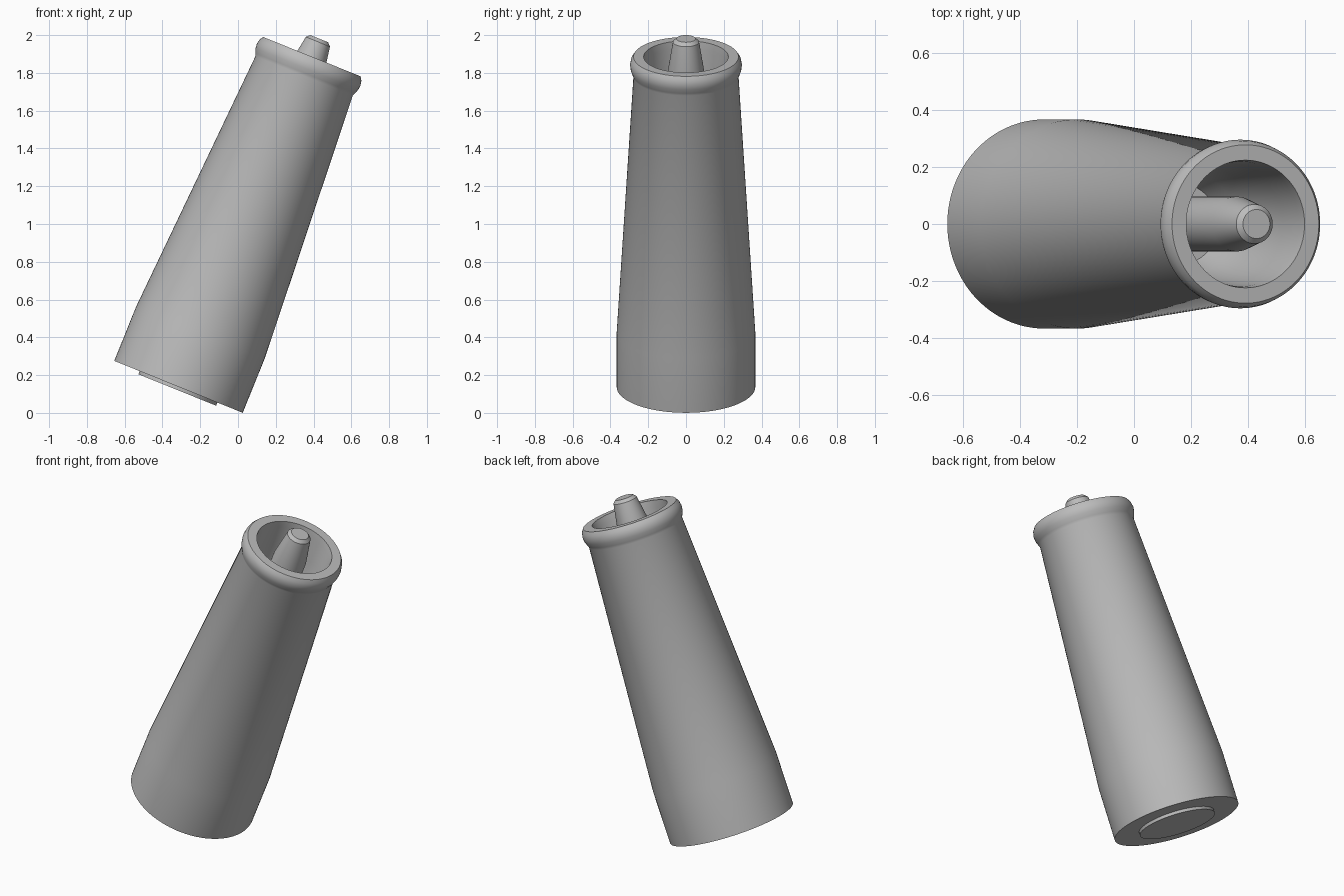
import bpy, bmesh
from math import sin, cos, pi, radians

cube = bpy.data.objects.get("Cube")
if cube:
    bpy.data.objects.remove(cube, do_unlink=True)

TILT = radians(22)
BASE = (-0.315, 0, 0.138)
SIDES = 96

grey = bpy.data.materials.new("plain grey")
grey.use_nodes = True
COLOUR = (0.5, 0.5, 0.5, 1)
grey.diffuse_color = COLOUR
grey.node_tree.nodes["Principled BSDF"].inputs["Base Color"].default_value = COLOUR


def lathe(name, profile):
    """Turn a (radius, height) profile about the tilted axis."""
    bm = bmesh.new()
    rings = []
    for r, h in profile:
        if r == 0:
            rings.append([bm.verts.new((0, 0, h))] * SIDES)
        else:
            rings.append([bm.verts.new((r * cos(2 * pi * i / SIDES), r * sin(2 * pi * i / SIDES), h))
                          for i in range(SIDES)])
    for low, high in zip(rings, rings[1:]):
        for i in range(SIDES):
            j = (i + 1) % SIDES
            corners = list(dict.fromkeys((low[i], low[j], high[j], high[i])))
            bm.faces.new(corners)
    mesh = bpy.data.meshes.new(name)
    bm.to_mesh(mesh)
    bm.free()
    mesh.materials.append(grey)
    obj = bpy.data.objects.new(name, mesh)
    bpy.context.collection.objects.link(obj)
    obj.location = BASE
    obj.rotation_euler = (0, TILT, 0)
    bpy.ops.object.select_all(action="DESELECT")
    obj.select_set(True)
    bpy.context.view_layer.objects.active = obj
    bpy.ops.object.shade_smooth_by_angle(angle=radians(30))
    return obj


# Tapered shell with beaded rim and hollow mouth
lathe("tapered_body", [
    (0, 0), (0.367, 0), (0.367, 0.31), (0.278, 1.775),
    (0.284, 1.79), (0.293, 1.815), (0.296, 1.838), (0.291, 1.865), (0.278, 1.885),
    (0.224, 1.885), (0.219, 1.845), (0.215, 1.7), (0.2, 1.5), (0.175, 1.37),
    (0.14, 1.28), (0, 1.28)])

# Central stem with tapered, chamfered tip
lathe("stem", [
    (0.096, 1.27), (0.096, 1.805), (0.069, 1.97), (0.051, 1.988), (0, 1.988)])

# Raised disc under the base
lathe("base_disc", [(0, -0.018), (0.222, -0.018), (0.222, 0.002)])
